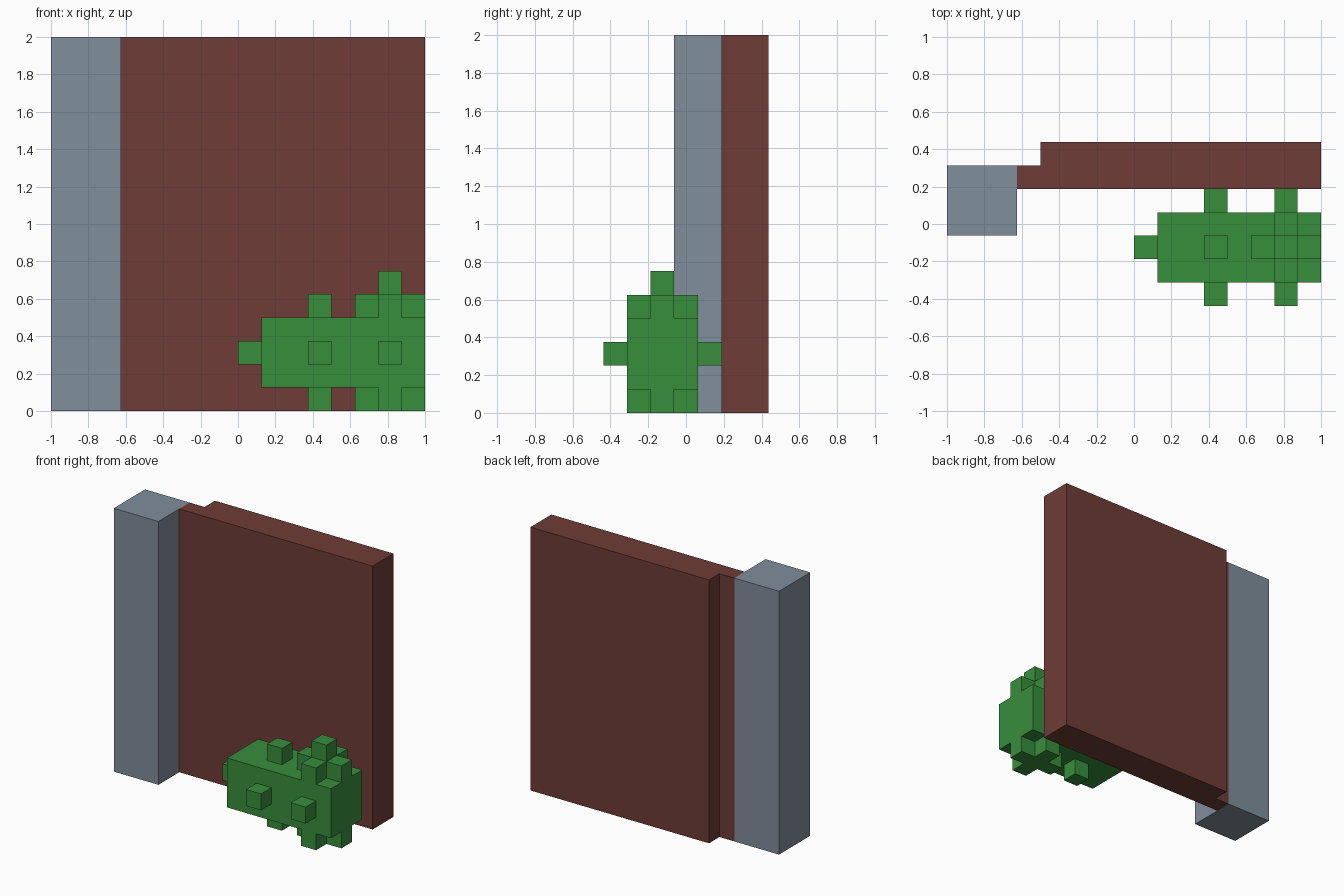
import bpy
import bmesh

cube = bpy.data.objects.get("Cube")
if cube:
    bpy.data.objects.remove(cube, do_unlink=True)

U = 0.125  # block size


def material(name, rgb):
    lin = [((c / 255 + 0.055) / 1.055) ** 2.4 for c in rgb] + [1.0]
    mat = bpy.data.materials.new(name)
    mat.use_nodes = True
    mat.diffuse_color = lin
    bsdf = mat.node_tree.nodes["Principled BSDF"]
    bsdf.inputs["Base Color"].default_value = lin
    bsdf.inputs["Roughness"].default_value = 0.8
    return mat


def finish(name, bm, mat):
    bmesh.ops.recalc_face_normals(bm, faces=bm.faces)
    mesh = bpy.data.meshes.new(name)
    bm.to_mesh(mesh)
    bm.free()
    mesh.materials.append(mat)
    obj = bpy.data.objects.new(name, mesh)
    bpy.context.collection.objects.link(obj)
    return obj


def prism(name, outline, height, mat):
    """Extrude a floor plan straight up from the ground."""
    bm = bmesh.new()
    face = bm.faces.new([bm.verts.new((x, y, 0)) for x, y in outline])
    top = bmesh.ops.extrude_face_region(bm, geom=[face])["geom"]
    verts = [g for g in top if isinstance(g, bmesh.types.BMVert)]
    bmesh.ops.translate(bm, verts=verts, vec=(0, 0, height))
    return finish(name, bm, mat)


def blocks(name, boxes, mat):
    """Join boxes, each given as centre and size in block units."""
    bm = bmesh.new()
    for centre, size in boxes:
        verts = bmesh.ops.create_cube(bm, size=1)["verts"]
        for v in verts:
            v.co = [(c + p * s) * U for c, p, s in zip(centre, v.co, size)]
    return finish(name, bm, mat)


brick = material("red brown", (110, 60, 54))
stone = material("slate grey", (128, 142, 155))
leaf = material("leaf green", (56, 142, 60))

# Stepped wall slab and square corner pillar
prism("wall", [(-0.625, 0.1875), (1, 0.1875), (1, 0.4375), (-0.5, 0.4375),
               (-0.5, 0.3125), (-0.625, 0.3125)], 2, brick)
prism("pillar", [(-1, -0.0625), (-0.625, -0.0625),
                 (-0.625, 0.3125), (-1, 0.3125)], 2, stone)

# Bush: main body, then stubs around it
CUBE = (1, 1, 1)
MID_Y, MID_Z = -1, 2.5
blocks("bush_body", [((4.5, MID_Y, MID_Z), (7, 3, 3))], leaf)

stubs = [((0.5, MID_Y, MID_Z), CUBE)]  # end stub
for side in (-1, 1):
    # front and back stubs
    for x in (3.5, 6.5):
        stubs.append(((x, MID_Y + 2 * side, MID_Z), CUBE))
    # single stub and cross on the top and underside
    z = MID_Z + 2 * side
    stubs.append(((3.5, MID_Y, z), CUBE))
    stubs.append(((6.5, MID_Y, z), (3, 1, 1)))
    stubs += [((6.5, MID_Y + d, z), CUBE) for d in (-1, 1)]
stubs.append(((6.5, MID_Y, 5.5), CUBE))  # tip
blocks("bush_stubs", stubs, leaf)
